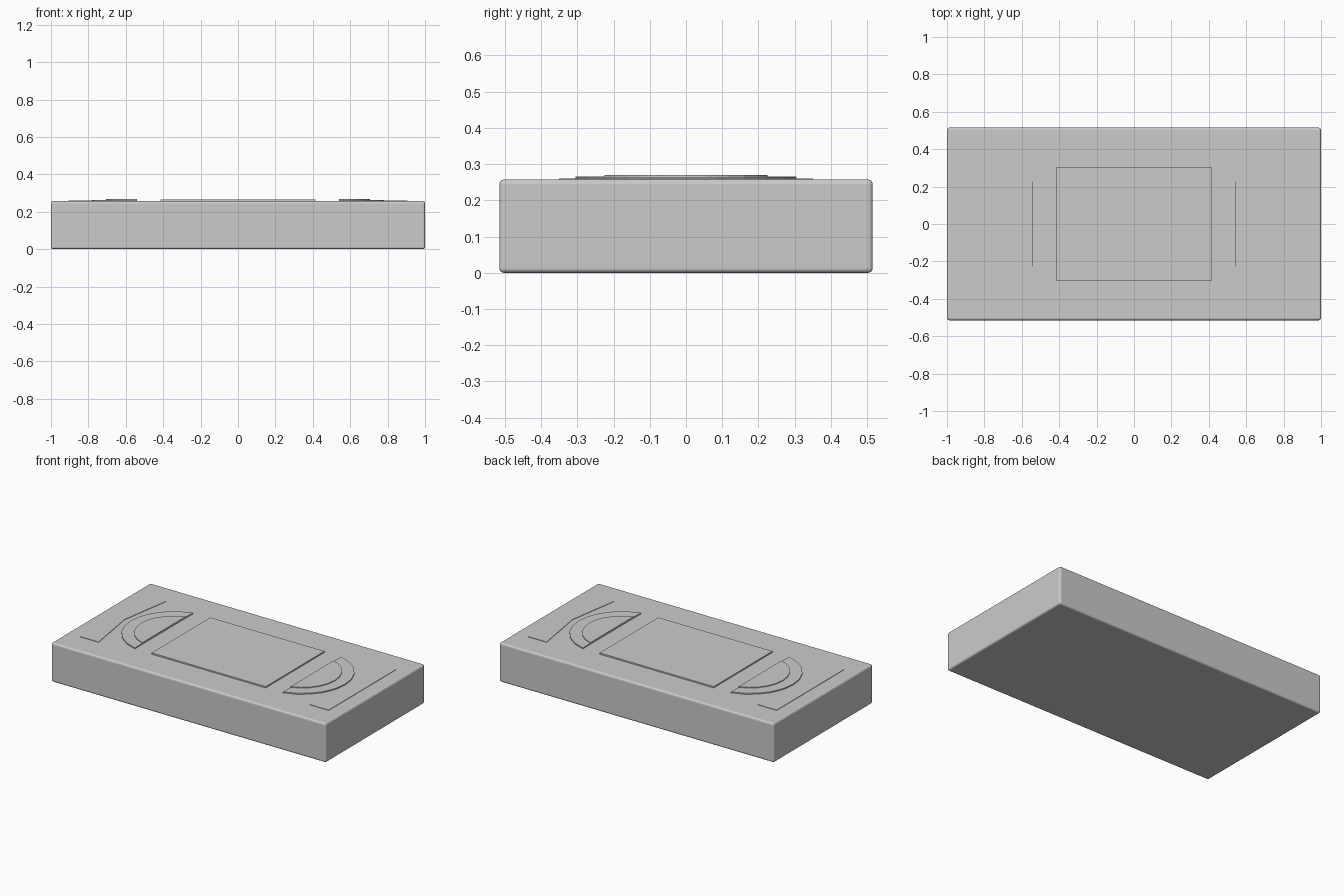
import bpy, bmesh, math

if "Cube" in bpy.data.objects:
    bpy.data.objects.remove(bpy.data.objects["Cube"])

BODY_TOP = 0.257


def prism(name, pts, z0, z1):
    """Extrude a flat outline between two heights."""
    bm = bmesh.new()
    face = bm.faces.new([bm.verts.new((x, y, z0)) for x, y in pts])
    out = bmesh.ops.extrude_face_region(bm, geom=[face])
    for v in out["geom"]:
        if isinstance(v, bmesh.types.BMVert):
            v.co.z = z1
    bmesh.ops.recalc_face_normals(bm, faces=bm.faces)
    me = bpy.data.meshes.new(name)
    bm.to_mesh(me)
    bm.free()
    ob = bpy.data.objects.new(name, me)
    bpy.context.collection.objects.link(ob)
    return ob


def rect(hx, hy):
    return [(-hx, -hy), (hx, -hy), (hx, hy), (-hx, hy)]


def d_shape(side, r, cx=0.47, chord=0.54, n=10):
    """Circle segment whose straight edge faces the middle."""
    a = math.acos((chord - cx) / r)
    angles = [-a + 2 * a * i / n for i in range(n + 1)]
    return [(side * (cx + r * math.cos(t)), r * math.sin(t)) for t in angles]


# Cassette shell with softened edges
shell = prism("cassette_shell", rect(1.0, 0.515), 0, BODY_TOP)
bev = shell.modifiers.new("edge_rounding", "BEVEL")
bev.width = 0.012
bev.segments = 3

# Centre label panel
prism("label_panel", rect(0.415, 0.305), BODY_TOP - 0.02, 0.266)

for side, word in ((-1, "left"), (1, "right")):
    # Stepped reel window
    prism(word + "_window_frame", d_shape(side, 0.31), BODY_TOP - 0.02, 0.264)
    prism(word + "_window_pane", d_shape(side, 0.235), BODY_TOP - 0.02, 0.269)
    # Thin grip panel with notched inner edge
    grip = [(0.77, -0.35), (0.905, -0.35), (0.905, 0.35), (0.77, 0.35), (0.825, 0)]
    prism(word + "_grip_panel", [(side * x, y) for x, y in grip],
          BODY_TOP - 0.02, 0.260)
